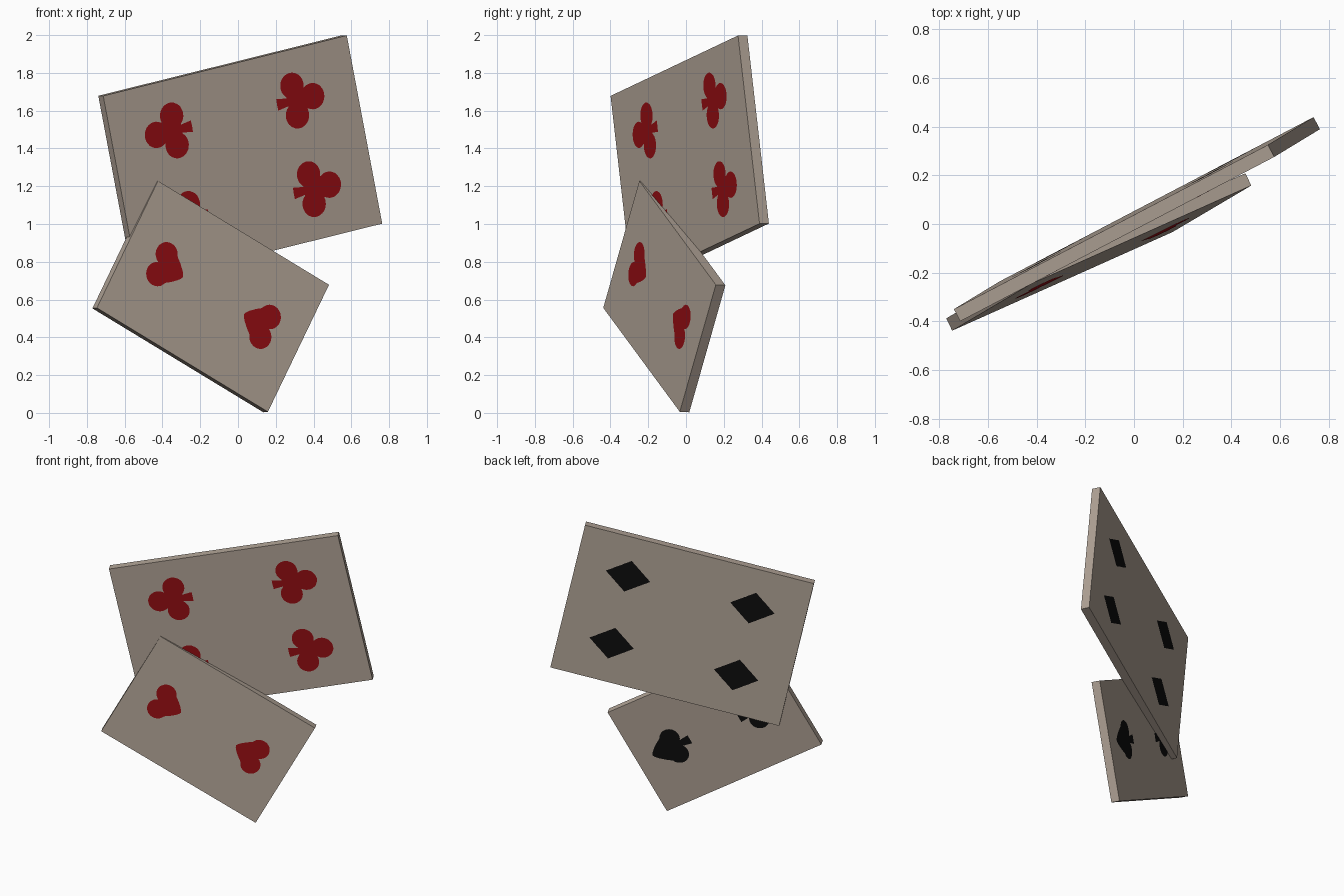
import bpy, bmesh, math
from mathutils import Vector, Matrix

if "Cube" in bpy.data.objects:
    bpy.data.objects.remove(bpy.data.objects["Cube"])

THICK = 0.056
LIFT = 0.002


def material(name, rgb):
    m = bpy.data.materials.new(name)
    m.diffuse_color = (*rgb, 1)
    m.use_nodes = True
    m.node_tree.nodes["Principled BSDF"].inputs["Base Color"].default_value = m.diffuse_color
    return m


TAUPE = material("card taupe", (0.43, 0.36, 0.30))
RED = material("suit red", (0.29, 0.004, 0.006))
BLACK = material("suit black", (0.004, 0.004, 0.004))


# Suit shapes: each says whether (x, y) lies inside; the suit's top points to +x
def disc(x, y, cx, cy, r):
    return (x - cx) ** 2 + (y - cy) ** 2 <= r * r


def stem(x, y):
    return -0.145 <= x <= 0 and abs(y) <= 0.008 - 0.17 * x


def leaf(x, y, tip):
    return 0 <= x <= tip and abs(y) <= 0.123 * (1 - x / tip) ** 0.7


def club(x, y):
    return (disc(x, y, 0.073, 0, 0.07) or disc(x, y, -0.037, 0.08, 0.07)
            or disc(x, y, -0.037, -0.08, 0.07) or stem(x, y))


def heart(x, y):
    return leaf(-x + 0.005, y, 0.145) or disc(x, abs(y), 0, 0.06, 0.065)


def spade(x, y):
    return leaf(x + 0.035, y, 0.165) or disc(x, abs(y), -0.03, 0.06, 0.065) or stem(x, y)


def diamond(x, y):
    return abs(x) / 0.145 + abs(y) / 0.11 <= 1


def outline(inside, steps=120):
    """Trace the shape by marching inwards along rays from its centre."""
    pts = []
    for i in range(steps):
        a = math.tau * i / steps
        c, s = math.cos(a), math.sin(a)
        r = 0.2
        while r > 0.004 and not inside(r * c, r * s):
            r -= 0.001
        pts.append((r * c, r * s))
    return pts


def finish(bm, name, mat, frame):
    me = bpy.data.meshes.new(name)
    bm.to_mesh(me)
    bm.free()
    me.materials.append(mat)
    ob = bpy.data.objects.new(name, me)
    ob.matrix_world = frame
    bpy.context.collection.objects.link(ob)


def card_frame(centre, along, up):
    """Local x runs along the long side, y up the short side, z out of the front."""
    u = Vector(along).normalized()
    v = Vector(up)
    v = (v - u * v.dot(u)).normalized()
    return Matrix.Translation(centre) @ Matrix((u, v, u.cross(v))).transposed().to_4x4()


def card(name, frame, length, width):
    bm = bmesh.new()
    bmesh.ops.create_cube(bm, size=1, matrix=Matrix.Translation((0, 0, -THICK / 2))
                          @ Matrix.Diagonal((length, width, THICK, 1)))
    finish(bm, name, TAUPE, frame)


def pips(name, frame, inside, places, mat, front):
    """Flat painted suits on one side, tops pointing to the nearer short end."""
    bm = bmesh.new()
    z = LIFT if front else -THICK - LIFT
    shape = outline(inside)
    for px, py in places:
        d = 1 if px > 0 else -1
        hub = bm.verts.new((px, py, z))
        ring = [bm.verts.new((px + d * x, py + d * y, z)) for x, y in shape]
        for i, a in enumerate(ring):
            b = ring[(i + 1) % len(ring)]
            bm.faces.new((hub, a, b) if front else (hub, b, a))
    finish(bm, name, mat, frame)


four = [(sx * 0.405, sy * 0.24) for sx in (-1, 1) for sy in (-1, 1)]

# Large upper card
big = card_frame((0.025, -0.005, 1.34), (1.29, 0.675, 0.32), (-0.18, -0.11, 1.0))
card("large_card", big, 1.49, 1.02)
pips("club_pips", big, club, four, RED, True)
pips("diamond_pips", big, diamond, four, BLACK, False)

# Small lower card, its top corner touching the large one
small = card_frame((-0.1325, -0.14, 0.617), (0.905, 0.405, -0.55), (0.31, 0.185, 0.68))
card("small_card", small, 1.134, 0.77)
pips("heart_pips", small, heart, [(-0.342, 0.005), (0.342, 0.005)], RED, True)
pips("spade_pips", small, spade, [(-0.325, 0), (0.325, 0)], BLACK, False)
